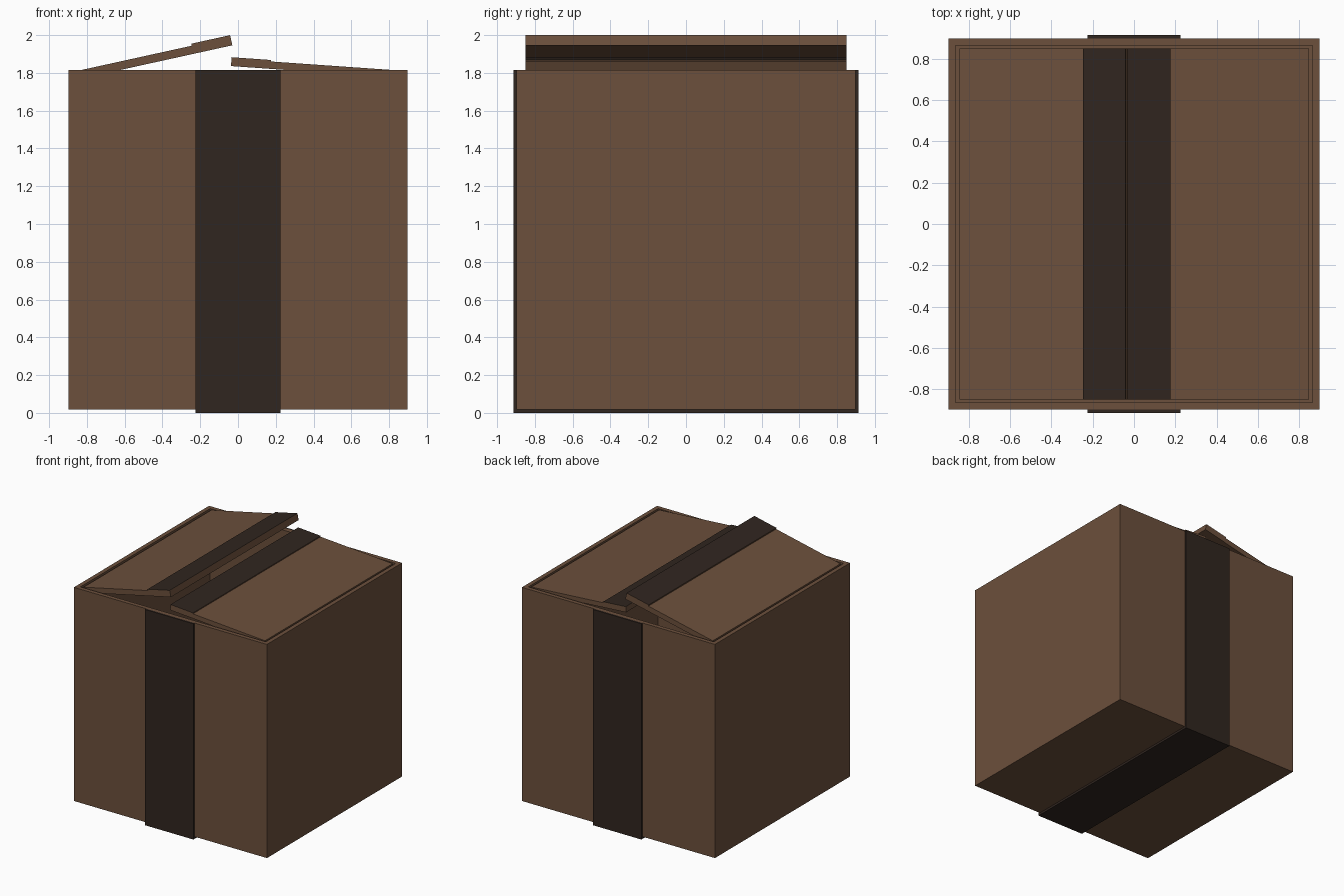
import bpy, bmesh
from math import sin, cos, radians

if "Cube" in bpy.data.objects:
    bpy.data.objects.remove(bpy.data.objects["Cube"])


def material(name, color):
    m = bpy.data.materials.new(name)
    m.diffuse_color = (*color, 1)
    m.use_nodes = True
    m.node_tree.nodes["Principled BSDF"].inputs["Base Color"].default_value = m.diffuse_color
    return m


CARD = material("cardboard", (0.15, 0.08, 0.045))
TAPE = material("dark_tape", (0.03, 0.019, 0.014))


def finish(name, bm, mats):
    bmesh.ops.recalc_face_normals(bm, faces=bm.faces)
    me = bpy.data.meshes.new(name)
    bm.to_mesh(me)
    bm.free()
    for m in mats:
        me.materials.append(m)
    ob = bpy.data.objects.new(name, me)
    bpy.context.collection.objects.link(ob)
    return ob


def extrude_profile(points, offset):
    """Closed 3D profile swept along offset."""
    bm = bmesh.new()
    face = bm.faces.new([bm.verts.new(p) for p in points])
    res = bmesh.ops.extrude_face_region(bm, geom=[face], use_keep_orig=True)
    verts = [g for g in res["geom"] if isinstance(g, bmesh.types.BMVert)]
    bmesh.ops.translate(bm, verts=verts, vec=offset)
    bmesh.ops.recalc_face_normals(bm, faces=bm.faces)
    return bm


# Open box body: solid block, top inset and pushed down to leave thin walls
RIM, BASE, HALF = 1.815, 0.018, 0.898
bm = bmesh.new()
bmesh.ops.create_cube(bm, size=1)
for v in bm.verts:
    v.co = (v.co.x * 2 * HALF, v.co.y * 2 * HALF, RIM if v.co.z > 0 else BASE)
bm.normal_update()
top = max(bm.faces, key=lambda f: f.calc_center_median().z)
bmesh.ops.inset_region(bm, faces=[top], thickness=0.05)
down = bmesh.ops.extrude_face_region(bm, geom=[top])
bmesh.ops.delete(bm, geom=[top], context='FACES')
for g in down["geom"]:
    if isinstance(g, bmesh.types.BMVert):
        g.co.z = BASE + 0.05
finish("box_body", bm, [CARD])

# Tape strip wrapping front, underside and back
o, i = 0.914, HALF
u = [(-o, RIM), (-o, 0), (o, 0), (o, RIM), (i, RIM), (i, BASE), (-i, BASE), (-i, RIM)]
finish("tape_strip", extrude_profile([(-0.225, y, z) for y, z in u], (0.45, 0, 0)), [TAPE])


# Lid flaps: plank with a raised taped band along its free edge
def flap(name, tip, side, angle, length, thick, full):
    a = radians(angle)

    def at(s, t):  # s along the flap from its tip, t through its thickness
        return (tip[0] + side * (s * cos(a) + t * sin(a)), -0.849,
                tip[1] - s * sin(a) + t * cos(a))

    prof = [at(0, 0), at(length, 0), at(length, thick), at(0.21, thick),
            at(0.21, full), at(0, full)]
    bm = extrude_profile(prof, (0, 1.698, 0))
    band = max((f for f in bm.faces if len(f.verts) == 4 and f.normal.z > 0.9),
               key=lambda f: f.calc_center_median().z)
    band.material_index = 1
    finish(name, bm, [CARD, TAPE])


flap("left_flap", (-0.03, 1.946), -1, 12.4, 0.823, 0.044, 0.055)
flap("right_flap", (-0.037, 1.836), 1, 4.0, 0.882, 0.039, 0.047)
